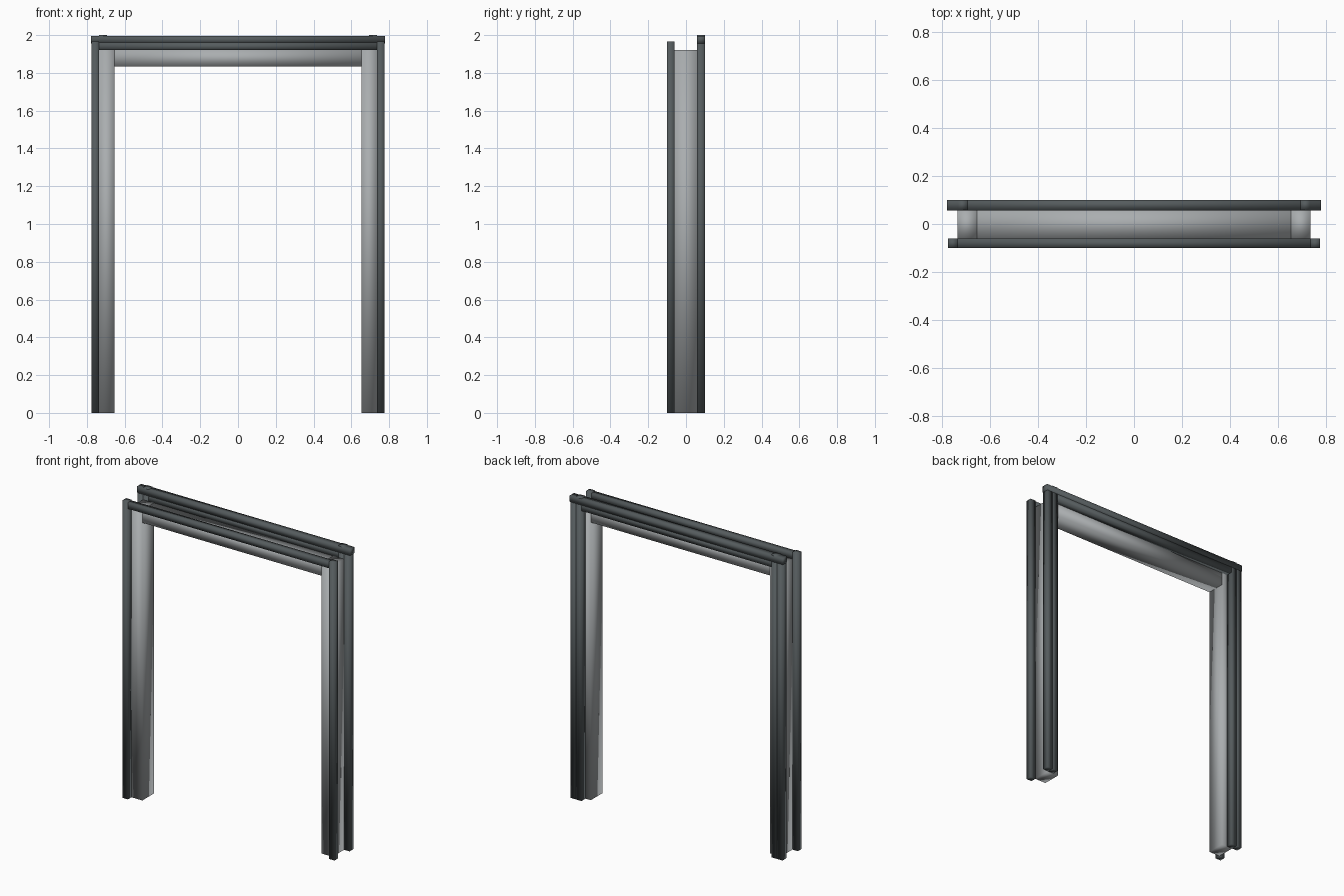
import bpy
import bmesh

default = bpy.data.objects.get("Cube")
if default:
    bpy.data.objects.remove(default, do_unlink=True)


def material(name, colour):
    mat = bpy.data.materials.new(name)
    mat.use_nodes = True
    mat.diffuse_color = colour
    mat.node_tree.nodes["Principled BSDF"].inputs["Base Color"].default_value = colour
    return mat


light_grey = material("light grey", (0.40, 0.42, 0.43, 1))
dark_grey = material("dark grey", (0.09, 0.105, 0.11, 1))


def bar(name, x, y, z, mat):
    """Softly shaded box between the given (low, high) limits."""
    bm = bmesh.new()
    bmesh.ops.create_cube(bm, size=1)
    for v in bm.verts:
        v.co = [lim[0] if c < 0 else lim[1] for c, lim in zip(v.co, (x, y, z))]
    for f in bm.faces:
        f.smooth = True
    mesh = bpy.data.meshes.new(name)
    bm.to_mesh(mesh)
    bm.free()
    mesh.materials.append(mat)
    obj = bpy.data.objects.new(name, mesh)
    bpy.context.collection.objects.link(obj)
    return obj


def pair(name, x, y, z, mat):
    """The same upright on both sides of the opening."""
    bar("left_" + name, x, y, z, mat)
    bar("right_" + name, (-x[1], -x[0]), y, z, mat)


MIDDLE = (-0.063, 0.058)
FRONT = (-0.1, -0.061)
BACK = (0.058, 0.1)

# Lining boards of the opening
pair("jamb", (0.655, 0.735), MIDDLE, (0, 1.92), light_grey)
bar("head_jamb", (-0.655, 0.655), MIDDLE, (1.835, 1.92), light_grey)

# Front trim
pair("front_trim_post", (0.735, 0.775), FRONT, (0, 1.965), dark_grey)
bar("front_trim_rail", (-0.735, 0.735), FRONT, (1.92, 1.96), dark_grey)

# Back trim: inner and outer strips with a cap rail
pair("back_inner_post", (0.694, 0.735), BACK, (0, 2.0), dark_grey)
pair("back_outer_post", (0.735, 0.775), BACK, (0, 1.957), dark_grey)
bar("back_lower_rail", (-0.694, 0.694), BACK, (1.917, 1.957), dark_grey)
bar("back_cap_rail", (-0.779, 0.779), (0.057, 0.101), (1.955, 1.996), dark_grey)
